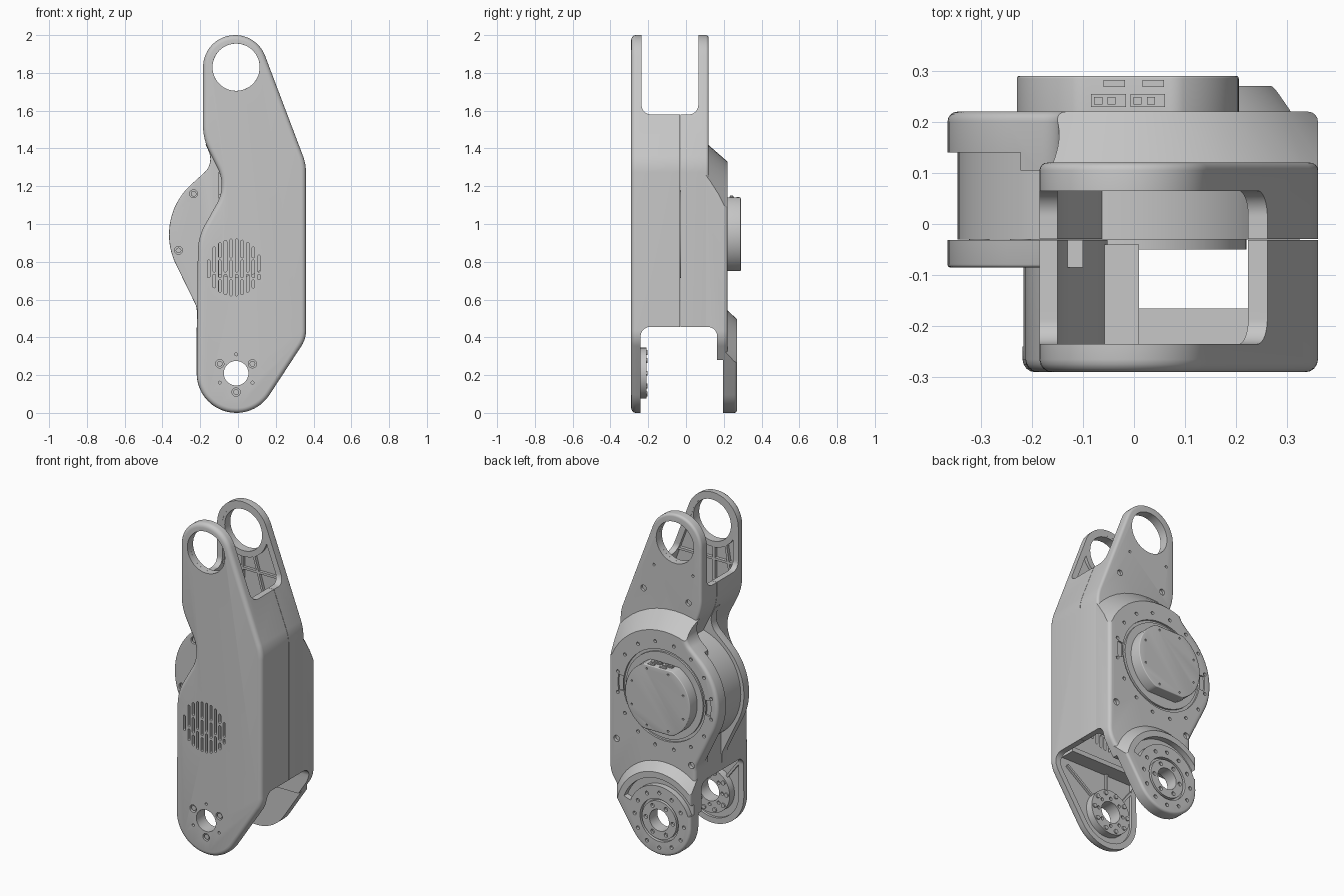
import bpy, bmesh
from math import pi, sin, cos, tan, sqrt, acos
from mathutils import Matrix, Vector

cube = bpy.data.objects.get("Cube")
if cube:
    bpy.data.objects.remove(cube, do_unlink=True)

TONE = (0.57, 0.57, 0.57, 1)
grey = bpy.data.materials.new("satin_grey")
grey.use_nodes = True
grey.diffuse_color = TONE
grey.node_tree.nodes["Principled BSDF"].inputs["Base Color"].default_value = TONE


# ---- 2D outline helpers (x, z) ----
def rounded(corners, n=12):
    """Polygon with a fillet radius per corner."""
    pts = []
    for i, c in enumerate(corners):
        p = Vector(c[:2])
        r = c[2] if len(c) > 2 else 0
        if not r:
            pts.append(p)
            continue
        a = (Vector(corners[i - 1][:2]) - p).normalized()
        b = (Vector(corners[(i + 1) % len(corners)][:2]) - p).normalized()
        half = acos(max(-1, min(1, a.dot(b)))) / 2
        centre = p + (a + b).normalized() * (r / sin(half))
        s, e = p + a * (r / tan(half)) - centre, p + b * (r / tan(half)) - centre
        turn = -s.angle_signed(e)
        for k in range(n + 1):
            t = turn * k / n
            pts.append(centre + Vector((s.x * cos(t) - s.y * sin(t), s.x * sin(t) + s.y * cos(t))))
    return [tuple(p) for i, p in enumerate(pts) if (p - pts[i - 1]).length > 0.0015]


def circle(x, z, r, n=48):
    return [(x + r * cos(2 * pi * k / n), z + r * sin(2 * pi * k / n)) for k in range(n)]


def bolt_ring(x, z, radius, r, count, start=0.0):
    return [circle(x + radius * cos(start + 2 * pi * k / count),
                   z + radius * sin(start + 2 * pi * k / count), r, 12) for k in range(count)]


def sector(x, z, r0, r1, a0, a1, n=24):
    ang = [(a0 + (a1 - a0) * k / n) * pi / 180 for k in range(n + 1)]
    return ([(x + r1 * cos(a), z + r1 * sin(a)) for a in ang] +
            [(x + r0 * cos(a), z + r0 * sin(a)) for a in reversed(ang)])


def rect(x0, x1, z0, z1):
    return [(x0, z0), (x1, z0), (x1, z1), (x0, z1)]


def bar(x0, z0, x1, z1, w=0.014):
    d = Vector((x1 - x0, z1 - z0)).normalized() * w / 2
    return [(x0 - d.y, z0 + d.x), (x0 + d.y, z0 - d.x), (x1 + d.y, z1 - d.x), (x1 - d.y, z1 + d.x)]


def ccw(pts):
    area = sum(p[0] * q[1] - q[0] * p[1] for p, q in zip(pts, pts[1:] + pts[:1]))
    return pts if area > 0 else pts[::-1]


def inset(pts, d):
    pts, out = ccw(pts), []
    for i, p in enumerate(pts):
        a, b = pts[i - 1], pts[(i + 1) % len(pts)]
        t = Vector((b[0] - a[0], b[1] - a[1])).normalized()
        out.append((p[0] - t.y * d, p[1] + t.x * d))
    return out


# ---- solid helpers ----
def solid(name, loops, y0, y1, far=None, bevel=0, bevel_y=None):
    """Extrude outlines from y0 to y1; far gives other outlines at y1."""
    bm = bmesh.new()
    for lo, hi in zip(loops, far or loops):
        a = [bm.verts.new((x, y0, z)) for x, z in ccw(lo)]
        b = [bm.verts.new((x, y1, z)) for x, z in ccw(hi)]
        bm.faces.new(a)
        bm.faces.new(b[::-1])
        for i in range(len(a)):
            bm.faces.new((a[i], a[i - 1], b[i - 1], b[i]))
    bm.normal_update()
    if bevel:
        rim = [e for e in bm.edges if all(abs(v.co.y - bevel_y) < 1e-5 for v in e.verts)]
        bmesh.ops.bevel(bm, geom=rim, offset=bevel, segments=4, profile=0.5,
                        affect='EDGES', clamp_overlap=False)
    me = bpy.data.meshes.new(name)
    bm.to_mesh(me)
    bm.free()
    me.materials.append(grey)
    ob = bpy.data.objects.new(name, me)
    bpy.context.collection.objects.link(ob)
    return ob


def cut(ob, tool, op='DIFFERENCE'):
    """Boolean with a throw-away tool solid."""
    mod = ob.modifiers.new("cut", 'BOOLEAN')
    mod.operation, mod.solver, mod.object = op, 'EXACT', tool
    bpy.context.view_layer.objects.active = ob
    bpy.ops.object.modifier_apply(modifier=mod.name)
    bpy.data.objects.remove(tool, do_unlink=True)


def drill(ob, loops, y0, y1):
    cut(ob, solid("tool", loops, y0, y1))


def ring(name, x, z, r_out, r_in, y0, y1):
    ob = solid(name, [circle(x, z, r_out)], y0, y1)
    drill(ob, [circle(x, z, r_in)], y0 - 0.1, y1 + 0.1)
    return ob


def slot(ob, corners):
    """Cut a side profile (y, z) right across the width."""
    tool = solid("tool", [rounded(corners)], -1, 1)
    tool.data.transform(Matrix.Rotation(pi / 2, 4, 'Z'))
    cut(ob, tool)


# ---- outlines ----
CX, TOP, MID, LOW = -0.01, 1.83, 0.945, 0.21
right_side = [(0.102, 2.0, 0.17), (0.36, 1.318, 0.25), (0.36, 0.391, 0.15), (0.104, 0, 0.21), (-0.22, 0, 0.21)]
top_left = (-0.185, 2.0, 0.169)
bulge = [(-0.218, 0.56, 0.1), (-0.365, 0.861, 0.354), (-0.365, 1.103, 0.354), (-0.125, 1.32, 0.1)]
narrow = rounded(right_side + [(-0.212, 0.93, 0.3), (-0.06, 1.2, 0.2), (-0.185, 1.45, 0.3), top_left])
wide = rounded(right_side + bulge + [(-0.185, 1.45, 0.15), top_left])
cavity = inset(narrow, 0.035)
upper_gap = [(-0.235, 2.2), (0.065, 2.2), (0.065, 1.58, 0.05), (-0.235, 1.58, 0.05)]
lower_gap = [(-0.24, -0.2), (0.195, -0.2), (0.195, 0.28), (0.165, 0.28), (0.165, 0.455, 0.05), (-0.24, 0.455, 0.05)]

# ---- front shell with fork ends, bores and speaker grille ----
front = solid("front_shell", [narrow], -0.29, -0.031, bevel=0.025, bevel_y=-0.29)
drill(front, [cavity], -0.255, 0.1)
slot(front, upper_gap)
slot(front, lower_gap)
drill(front, [circle(CX, TOP, 0.125, 64), circle(CX, LOW, 0.065)], -0.4, 0)
screw_spots = [(CX + 0.1 * cos(a), LOW + 0.1 * sin(a)) for a in (pi / 6, 5 * pi / 6, 1.5 * pi)]
drill(front, [circle(x, z, 0.022, 20) for x, z in screw_spots], -0.3, -0.27)
drill(front, bolt_ring(CX, LOW, 0.1, 0.008, 3, pi / 2), -0.3, -0.27)
grille = []
for i in range(10):
    x = -0.155 + 0.0295 * i
    h = sqrt(max(0.145 ** 2 - (x + 0.022) ** 2, 0)) + 0.012
    stops = [-h, -0.03, h] if i % 2 else [-h, -0.06, 0.045, h]
    for a, b in zip(stops, stops[1:]):
        if b - a > 0.03:
            z0, z1 = 0.77 + a + 0.006, 0.77 + b - 0.006
            grille.append(rounded([(x - 0.007, z0, 0.0065), (x + 0.007, z0, 0.0065),
                                   (x + 0.007, z1, 0.0065), (x - 0.007, z1, 0.0065)], 4))
drill(front, grille, -0.35, -0.24)
solid("front_screws", [circle(x, z, 0.015, 16) for x, z in screw_spots], -0.284, -0.26)

# ---- exposed motor flange on the front shell's edge ----
flange = solid("front_flange", [wide], -0.085, -0.031, bevel=0.006, bevel_y=-0.085)
cut(flange, solid("tool", [rect(-0.5, -0.1, 0.5, 1.42)], -0.2, 0.1), 'INTERSECT')
flange_spots = [(-0.235, 1.16), (-0.315, 0.86)]
drill(flange, [circle(x, z, 0.021, 20) for x, z in flange_spots], -0.1, -0.07)
solid("flange_screws", [circle(x, z, 0.015, 16) for x, z in flange_spots], -0.08, -0.06)
solid("flange_spacers", [circle(x + 0.012, z, 0.02, 16) for x, z in flange_spots], -0.04, 0)

# ---- inner ribs, bosses and blocks ----
upper_ribs = [bar(-0.1, 1.7, -0.14, 1.45), bar(0.06, 1.69, 0.12, 1.48), bar(-0.16, 1.6, 0.22, 1.6),
              bar(-0.02, 1.67, -0.02, 1.45)]
lower_ribs = [bar(CX, 0.33, CX, 0.5), bar(0.09, 0.29, 0.27, 0.42), bar(-0.1, 0.3, -0.19, 0.42)]
solid("front_upper_ribs", upper_ribs, -0.262, -0.236)
solid("front_lower_ribs", lower_ribs, -0.262, -0.24)
solid("back_upper_ribs", upper_ribs, 0.066, 0.09)
ring("front_upper_boss", CX, TOP, 0.16, 0.125, -0.262, -0.236)
ring("back_upper_boss", CX, TOP, 0.16, 0.125, 0.066, 0.09)
solid("wall_block", [rect(-0.075, 0.01, 1.08, 1.26)], -0.26, -0.04)
solid("floor_lip", [rect(-0.2, 0.3, 0.462, 0.49)], -0.26, -0.165)
horn = ring("drive_horn", CX, LOW, 0.135, 0.065, -0.262, -0.21)
drill(horn, bolt_ring(CX, LOW, 0.085, 0.01, 8), -0.225, -0.2)
solid("horn_bolts", bolt_ring(CX, LOW, 0.115, 0.013, 10), -0.22, -0.203)

# ---- back plate with its upper fork ----
plate = solid("back_plate", [narrow], -0.029, 0.12, bevel=0.015, bevel_y=0.12)
drill(plate, [cavity], -0.1, 0.083)
slot(plate, upper_gap)
slot(plate, lower_gap)
drill(plate, [circle(CX, TOP, 0.125, 64)], -0.1, 0.3)
drill(plate, [circle(0.2, 1.5, 0.018, 16), circle(-0.1, 1.49, 0.018, 16),
              circle(0.13, 1.66, 0.008, 12), circle(-0.13, 1.66, 0.008, 12)], 0.105, 0.2)

# ---- back cover with a conical shoulder around the motor ----
shoulder = [sector(CX, MID, 0.01, r, 0, 180)[:25] + [(CX - r, -0.3), (CX + r, -0.3)] for r in (0.49, 0.385)]
cover = solid("back_cover", [wide], 0.105, 0.22, bevel=0.02, bevel_y=0.22)
cut(cover, solid("tool", shoulder[:1], 0.1, 0.2201, far=shoulder[1:]), 'INTERSECT')
slot(cover, lower_gap)
drill(cover, [rect(-0.6, -0.222, 0.5, 1.4)], 0, 0.14)
drill(cover, [circle(CX, LOW, 0.065)], 0, 0.4)
drill(cover, bolt_ring(CX, MID, 0.318, 0.01, 16, pi / 16), 0.205, 0.3)
drill(cover, [circle(x, z, 0.019, 16) for x, z in [(0.3, 1.24), (0.31, 0.6), (-0.19, 0.57)]], 0.2, 0.3)
cut(cover, ring("tool", CX, MID, 0.274, 0.258, 0.208, 0.25))
drill(cover, [sector(CX, MID, 0.277, 0.31, a - 9, a + 9) for a in (0, 180)], 0.21, 0.25)

# ---- lower back bearing lug ----
collar = solid("bearing_lug", [wide], 0.2, 0.27, bevel=0.015, bevel_y=0.27)
cut(collar, solid("tool", [circle(CX, LOW, 0.36, 64)], 0.19, 0.271, far=[circle(CX, LOW, 0.285, 64)]), 'INTERSECT')
drill(collar, [sector(CX, LOW, 0.205, 0.25, 20, 160)], 0.235, 0.3)
drill(collar, [circle(CX, LOW, 0.065)], 0.1, 0.4)
cut(collar, ring("tool", CX, LOW, 0.128, 0.115, 0.25, 0.3))
drill(collar, bolt_ring(CX, LOW, 0.165, 0.011, 12), 0.255, 0.3)
drill(collar, bolt_ring(CX, LOW, 0.09, 0.012, 6), 0.255, 0.3)

# ---- motor body and its cap ----
solid("motor_body", [circle(CX, MID, 0.335, 96)], -0.03, 0.15)
solid("motor_hub", [circle(CX, MID, 0.23, 64)], -0.05, -0.02)
cap_outline = [(x, max(MID - 0.195, min(MID + 0.195, z))) for x, z in circle(-0.012, MID, 0.217, 96)]
cap = solid("motor_cap", [cap_outline], 0.2, 0.29, bevel=0.005, bevel_y=0.29)
drill(cap, bolt_ring(-0.012, MID, 0.185, 0.006, 8, pi / 8), 0.28, 0.3)
for x in (-0.05, 0.027):
    solid("cap_socket", [rect(x - 0.034, x + 0.034, 1.13, 1.146)], 0.229, 0.254)
    solid("socket_pins", [rect(x + d - 0.008, x + d + 0.008, 1.14, 1.15) for d in (-0.02, 0.006)], 0.234, 0.249)
    solid("cap_port", [rect(x - 0.01, x + 0.032, 1.13, 1.144)], 0.268, 0.282)

# ---- smooth curved walls, keep crisp edges ----
for ob in bpy.context.scene.objects:
    ob.select_set(ob.type == 'MESH')
bpy.context.view_layer.objects.active = front
bpy.ops.object.shade_smooth_by_angle(angle=0.55)
